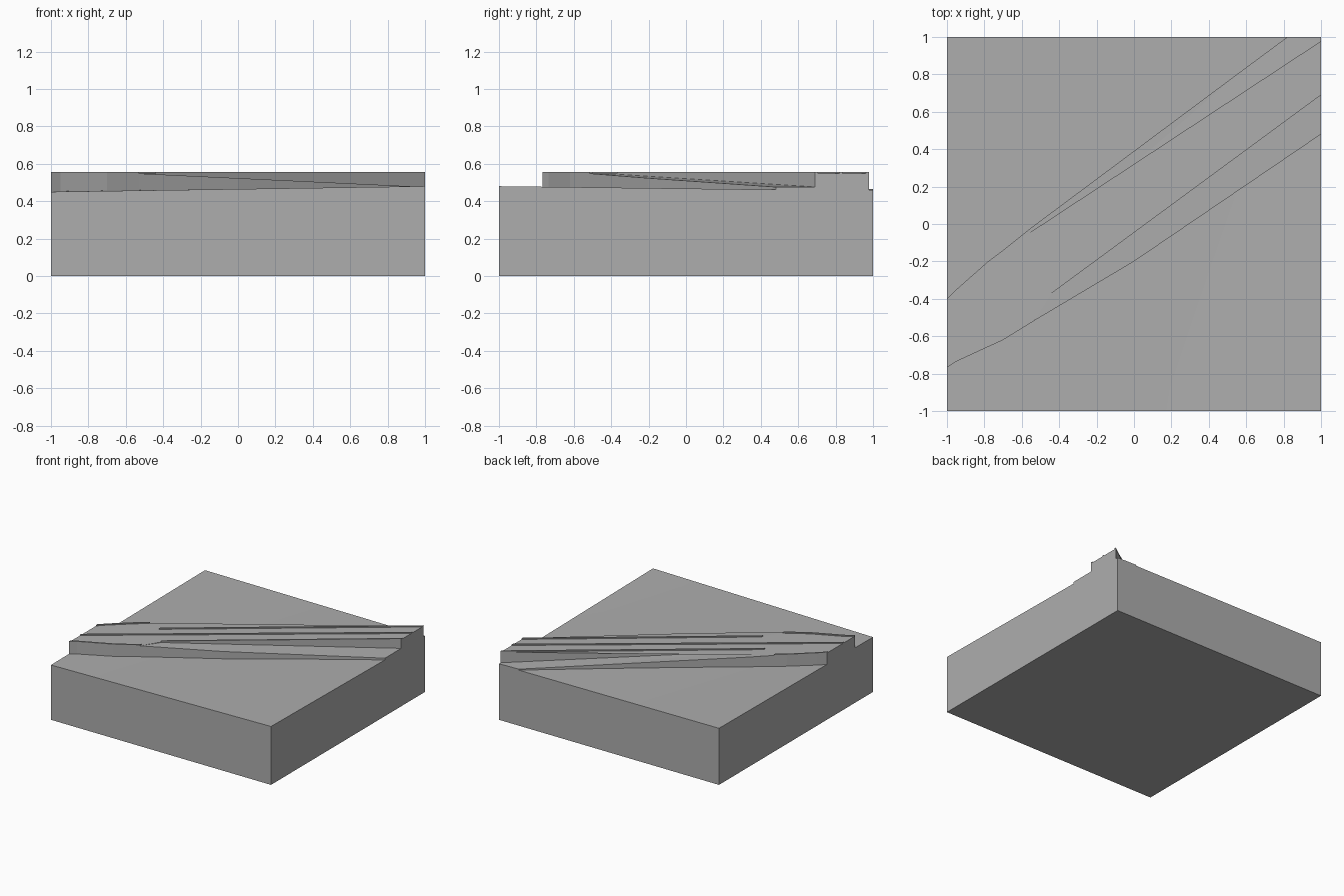
import bpy, bmesh

cube = bpy.data.objects.get("Cube")
if cube:
    bpy.data.objects.remove(cube, do_unlink=True)

grey = bpy.data.materials.new("concrete grey")
grey.use_nodes = True
COLOUR = (0.42, 0.42, 0.42, 1)
grey.diffuse_color = COLOUR
grey.node_tree.nodes["Principled BSDF"].inputs["Base Color"].default_value = COLOUR

DECK, KERB = 0.548, 0.556


def ground_z(x, y):
    """Gently twisted terrain height, blended between the four corners."""
    u, v = (x + 1) / 2, (y + 1) / 2
    front = 0.45 + 0.03 * u
    back = 0.465 - 0.01 * u
    return front * (1 - v) + back * v


def prism(name, plan, top, bottom=lambda x, y: 0.3):
    """Solid with vertical sides from a plan outline and height rules."""
    bm = bmesh.new()
    low = [bm.verts.new((x, y, bottom(x, y))) for x, y in plan]
    high = [bm.verts.new((x, y, top(x, y))) for x, y in plan]
    bm.faces.new(low[::-1])
    bm.faces.new(high)
    for i in range(len(plan)):
        j = (i + 1) % len(plan)
        bm.faces.new((low[i], low[j], high[j], high[i]))
    bmesh.ops.triangulate(bm, faces=[f for f in bm.faces if len(f.verts) > 4])
    bmesh.ops.recalc_face_normals(bm, faces=bm.faces)
    mesh = bpy.data.meshes.new(name)
    bm.to_mesh(mesh)
    bm.free()
    mesh.materials.append(grey)
    obj = bpy.data.objects.new(name, mesh)
    bpy.context.collection.objects.link(obj)
    return obj


def ramp_top(x0, x1, end):
    """Height falling from the deck at x0 to the given end at x1."""
    def top(x, y):
        t = max(0, min(1, (x - x0) / (x1 - x0)))
        return DECK + (end - DECK) * t
    return top


def kerb(name, path, width):
    """Thin raised strip along the deck; width is measured in y."""
    plan = path + [(x, y + width) for x, y in reversed(path)]
    prism(name, plan, lambda x, y: KERB, lambda x, y: DECK - 0.02)


# Terrain block, with a fine grid on its top
bm = bmesh.new()
bmesh.ops.create_grid(bm, x_segments=16, y_segments=16, size=1)
ret = bmesh.ops.extrude_face_region(bm, geom=bm.faces[:])
for v in ret["geom"]:
    if isinstance(v, bmesh.types.BMVert):
        v.co.z = ground_z(v.co.x, v.co.y)
bmesh.ops.recalc_face_normals(bm, faces=bm.faces)
mesh = bpy.data.meshes.new("terrain_block")
bm.to_mesh(mesh)
bm.free()
mesh.materials.append(grey)
terrain = bpy.data.objects.new("terrain_block", mesh)
bpy.context.collection.objects.link(terrain)
mesh.shade_smooth()
bpy.context.view_layer.objects.active = terrain
terrain.select_set(True)
bpy.ops.object.shade_smooth_by_angle(angle=0.5)

# Corner points shared by the deck, ramps and kerbs
front_wall = [(-1, -0.768), (-0.95, -0.735), (-0.7, -0.62), (-0.53, -0.515)]
back_wall = [(-1, -0.4), (-0.95, -0.35), (-0.78, -0.2), (-0.7, -0.14)]
front_split, front_end = (-0.44, -0.37), (1, 0.69)
back_split, back_end = (-0.58, -0.18), (1, 0.978)

# Raised diagonal deck, wide at one end
prism("road_deck",
      front_wall + [front_split, front_end, back_end, back_split] + back_wall[::-1],
      lambda x, y: DECK)

# Ramps that fall away on both sides of the deck
prism("front_ramp",
      [front_wall[-1], (0, -0.2), (1, 0.48), front_end, front_split],
      ramp_top(-0.53, 1, 0.476))
prism("back_ramp",
      [back_split, back_end, (1, 1), (0.82, 1), (0.55, 0.8), (-0.55, -0.02), back_wall[-1]],
      ramp_top(-0.7, 0.9, 0.46))

# Kerbs along the edges and the middle
W = 0.016
kerb("front_kerb", front_wall, W)
kerb("back_kerb", back_wall, -W)
kerb("front_deck_kerb", [front_split, front_end], W)
kerb("back_deck_kerb", [back_split, back_end], -W)
kerb("centre_kerb", [(-1, -0.622), (1, 0.82)], W)
